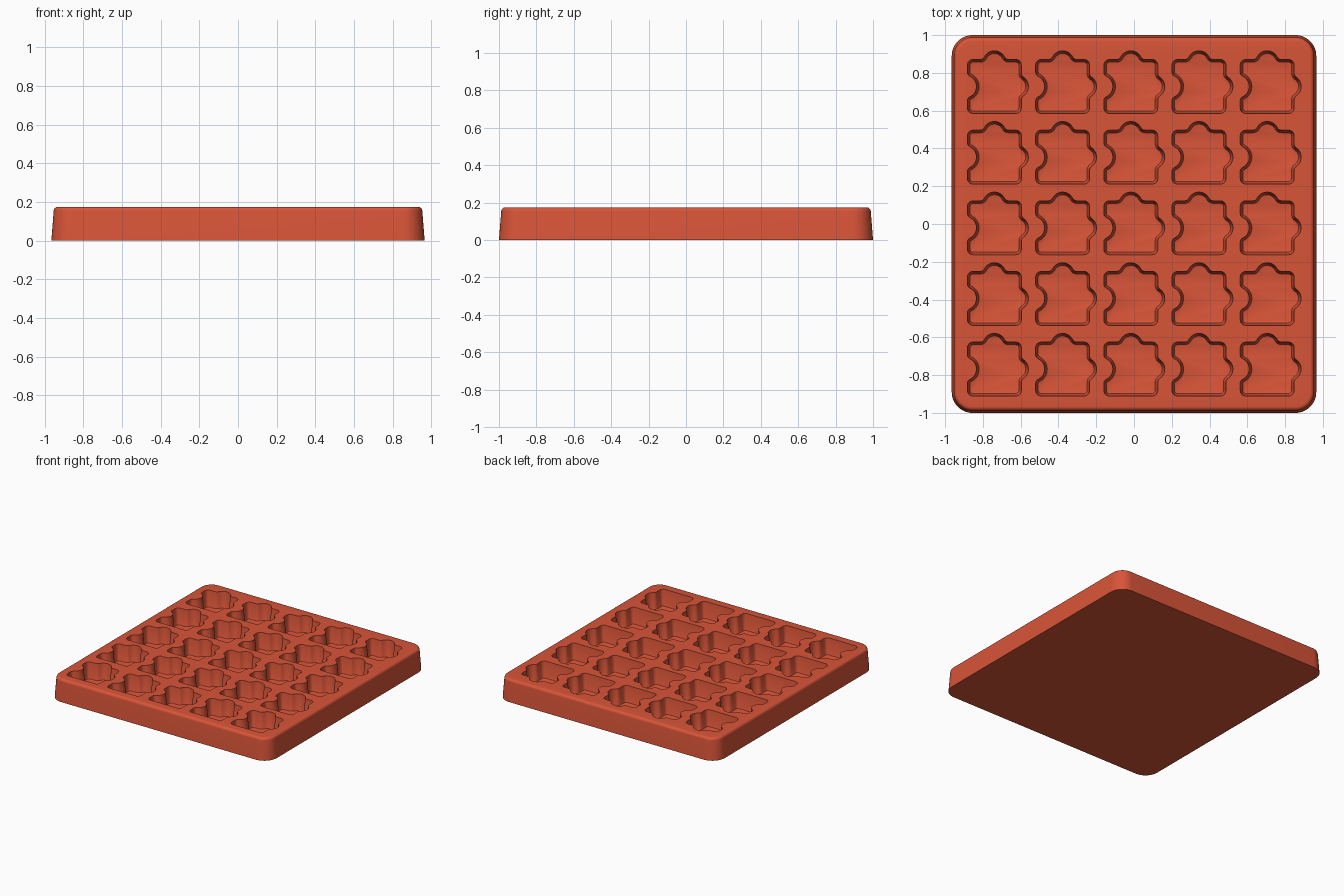
import bpy, bmesh
from math import radians, degrees, atan2, sqrt, cos, sin, pi

cube = bpy.data.objects.get("Cube")
if cube:
    bpy.data.objects.remove(cube, do_unlink=True)

HEIGHT = 0.175
FLOOR = 0.045
BODY = 0.143     # half width of one pocket
CORNER = 0.03    # pocket corner radius
LOBE = 0.06      # radius of tabs and sockets
LIP = 0.025      # blend radius beside each tab


def arc(cx, cy, radius, start, end, inset, steps, convex=True):
    """Arc points in degrees; insetting shrinks convex arcs and grows concave ones."""
    r = radius - inset if convex else radius + inset
    angles = [radians(start + (end - start) * i / steps) for i in range(steps + 1)]
    return [complex(cx + r * cos(a), cy + r * sin(a)) for a in angles]


def turn(points, quarter):
    return [p * 1j ** quarter for p in points]


def lobe(reach, inset, socket=False):
    """A tab on the +x edge of a pocket, or the same tab flipped inwards."""
    c = BODY + reach - LOBE
    fy = sqrt((LOBE + LIP) ** 2 - (BODY + LIP - c) ** 2)
    b = degrees(atan2(fy, BODY + LIP - c))
    pieces = [(BODY + LIP, -fy, LIP, 180, 180 - b, False),
              (c, 0, LOBE, -b, b, True),
              (BODY + LIP, fy, LIP, b - 180, -180, False)]
    points = []
    for cx, cy, r, start, end, convex in pieces:
        if socket:
            cx, start, end, convex = 2 * BODY - cx, 180 - start, 180 - end, not convex
        points += arc(cx, cy, r, start, end, inset, 14 if r == LOBE else 6, convex)
    return points


def pocket_outline(inset):
    k = BODY - CORNER
    sides = [lobe(0.037, inset), lobe(0.046, inset), lobe(0.048, inset, True), []]
    points = []
    for quarter, side in enumerate(sides):
        points += turn(side, quarter)
        points += turn(arc(k, k, CORNER, 0, 90, inset, 6), quarter)
    return points


def tray_outline(inset):
    half_x, half_y, r = 0.965, 1.0, 0.11
    points = []
    for quarter, (sx, sy) in enumerate([(1, 1), (-1, 1), (-1, -1), (1, -1)]):
        points += arc(sx * (half_x - r), sy * (half_y - r), r,
                      90 * quarter, 90 * quarter + 90, inset, 14)
    return points


def loft(bm, outline, levels, x=0, y=0):
    """Closed solid through the outline at each (inset, height), bottom to top."""
    rings = [[bm.verts.new((p.real + x, p.imag + y, z)) for p in outline(inset)]
             for inset, z in levels]
    for low, high in zip(rings, rings[1:]):
        for i in range(len(low)):
            j = (i + 1) % len(low)
            bm.faces.new((low[i], low[j], high[j], high[i]))
    bm.faces.new(rings[0][::-1])
    bm.faces.new(rings[-1])


def make_object(name, bm, material):
    mesh = bpy.data.meshes.new(name)
    bm.to_mesh(mesh)
    bm.free()
    mesh.materials.append(material)
    obj = bpy.data.objects.new(name, mesh)
    bpy.context.collection.objects.link(obj)
    return obj


red = bpy.data.materials.new("brick red")
red.use_nodes = True
colour = (0.69, 0.09, 0.04, 1)
red.diffuse_color = colour
red.node_tree.nodes["Principled BSDF"].inputs["Base Color"].default_value = colour

# Tapered tray with a rounded upper edge
bm = bmesh.new()
fillet = 0.022
edge = [(0.012 + fillet * (1 - cos(a)), HEIGHT - fillet * (1 - sin(a)))
        for a in [pi / 2 * i / 6 for i in range(7)]]
loft(bm, tray_outline, [(0, 0)] + edge)
tray = make_object("tray", bm, red)

# Grid of puzzle-piece pockets, drafted, with a small blend at the floor
bm = bmesh.new()
levels = [(0.02, FLOOR), (0.014, FLOOR + 0.002), (0.011, FLOOR + 0.009),
          (0, HEIGHT), (0, HEIGHT + 0.05)]
for col in range(-2, 3):
    for row in range(-2, 3):
        loft(bm, pocket_outline, levels, col * 0.361 - 0.017, row * 0.374 - 0.02)
pockets = make_object("pocket_cutter", bm, red)
pockets.hide_render = True

# Cut the pockets, then drop the cutter
cut = tray.modifiers.new("pockets", "BOOLEAN")
cut.operation = "DIFFERENCE"
cut.solver = "EXACT"
cut.object = pockets
bpy.context.view_layer.objects.active = tray
tray.select_set(True)
bpy.ops.object.modifier_apply(modifier=cut.name)
bpy.data.objects.remove(pockets, do_unlink=True)

bpy.ops.object.shade_smooth_by_angle(angle=radians(30))
